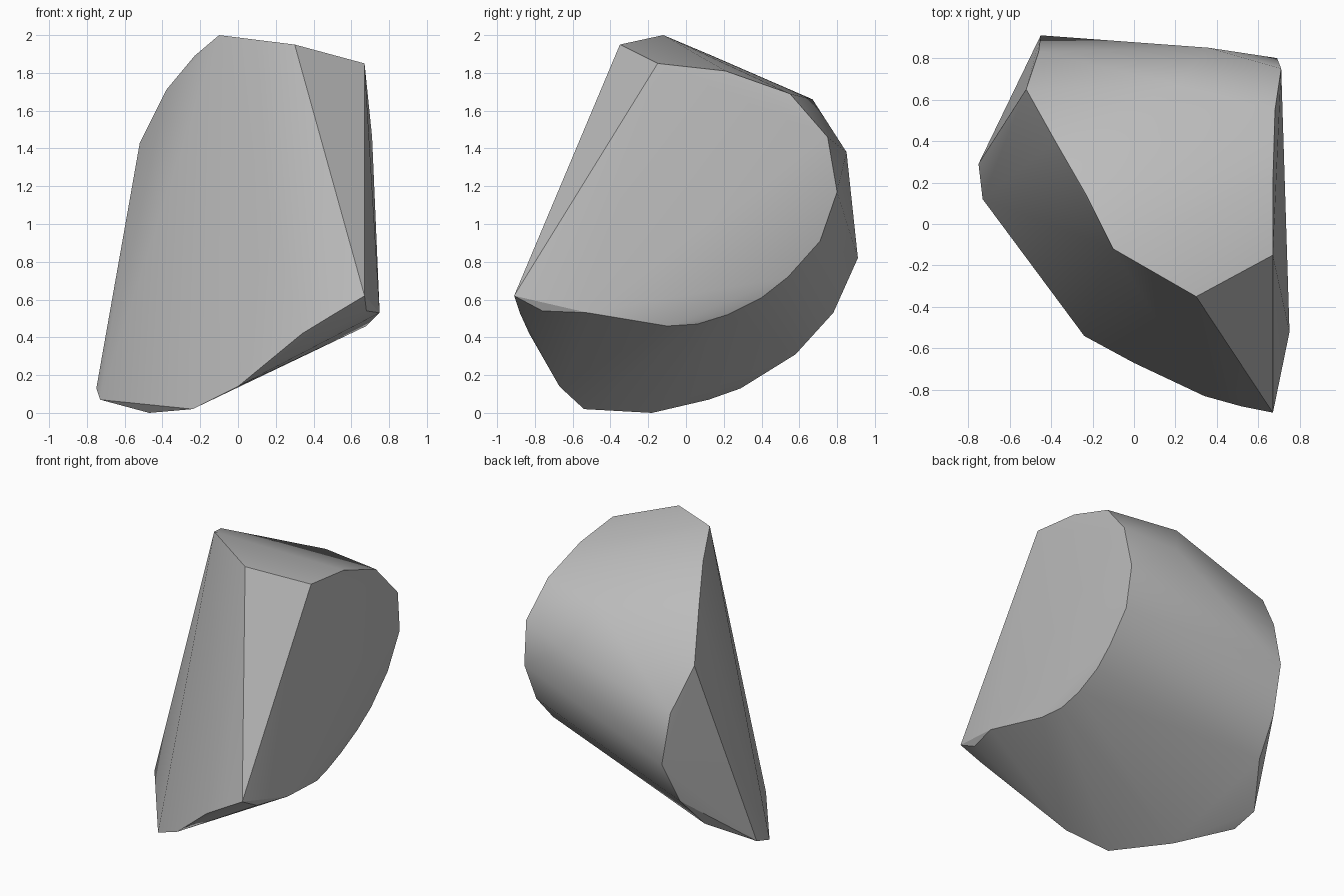
import bpy
import bmesh
import math

default_cube = bpy.data.objects.get("Cube")
if default_cube:
    bpy.data.objects.remove(default_cube, do_unlink=True)


def make_material(name, colour):
    material = bpy.data.materials.new(name)
    material.use_nodes = True
    material.diffuse_color = colour
    shader = material.node_tree.nodes["Principled BSDF"]
    shader.inputs["Base Color"].default_value = colour
    return material


def stretch_skin(name, outlines, material, sharp_angle):
    """Stretch a convex skin over a few chiselled rim outlines."""
    bm = bmesh.new()
    for outline in outlines:
        for corner in outline:
            bm.verts.new(corner)
    hull = bmesh.ops.convex_hull(bm, input=bm.verts[:])
    spare = {item for key in ("geom_interior", "geom_unused")
             for item in hull[key] if isinstance(item, bmesh.types.BMVert)}
    bmesh.ops.delete(bm, geom=list(spare), context="VERTS")
    bmesh.ops.recalc_face_normals(bm, faces=bm.faces[:])
    mesh = bpy.data.meshes.new(name)
    bm.to_mesh(mesh)
    bm.free()
    mesh.materials.append(material)
    rock = bpy.data.objects.new(name, mesh)
    bpy.context.collection.objects.link(rock)
    bpy.ops.object.select_all(action="DESELECT")
    rock.select_set(True)
    bpy.context.view_layer.objects.active = rock
    bpy.ops.object.shade_smooth_by_angle(angle=sharp_angle)
    return rock


# Front rim, from the peak down to the sharp front corner
front_rim = [(-.1, -.12, 2), (.3, -.35, 1.95), (.67, -.15, 1.85), (.67, -.91, .62)]

# Curved foot of the front face and the small underside
foot_rim = [(.52, -.88, .53), (.34, -.83, .42), (0, -.67, .14), (-.24, -.54, .02),
            (-.47, -.18, 0), (-.73, .12, .07), (-.75, .29, .13)]

# Rounded outline of the broad side face
side_upper_rim = [(.67, .21, 1.81), (.68, .55, 1.69), (.71, .75, 1.46), (.69, .8, 1.17)]
side_lower_rim = [(.66, .71, .91), (.65, .54, .72), (.64, .4, .61), (.64, .22, .52),
                  (.65, .06, .47), (.68, -.1, .46), (.7, -.37, .5), (.75, -.52, .53),
                  (.68, -.76, .54)]

# Curved edge of the opposite side, running down the back
shoulder_rim = [(-.23, .14, 1.89), (-.38, .4, 1.71), (-.52, .65, 1.43), (-.46, .83, 1.15),
                (-.45, .91, .82), (-.5, .78, .53), (-.55, .58, .31)]

# Soft bulge between the top and the back
back_bulge = [(.21, .67, 1.66), (.36, .85, 1.38)]

stone_grey = make_material("stone grey", (.5, .5, .5, 1))
stretch_skin("boulder",
             [front_rim, foot_rim, side_upper_rim, side_lower_rim, shoulder_rim, back_bulge],
             stone_grey, math.radians(30))
